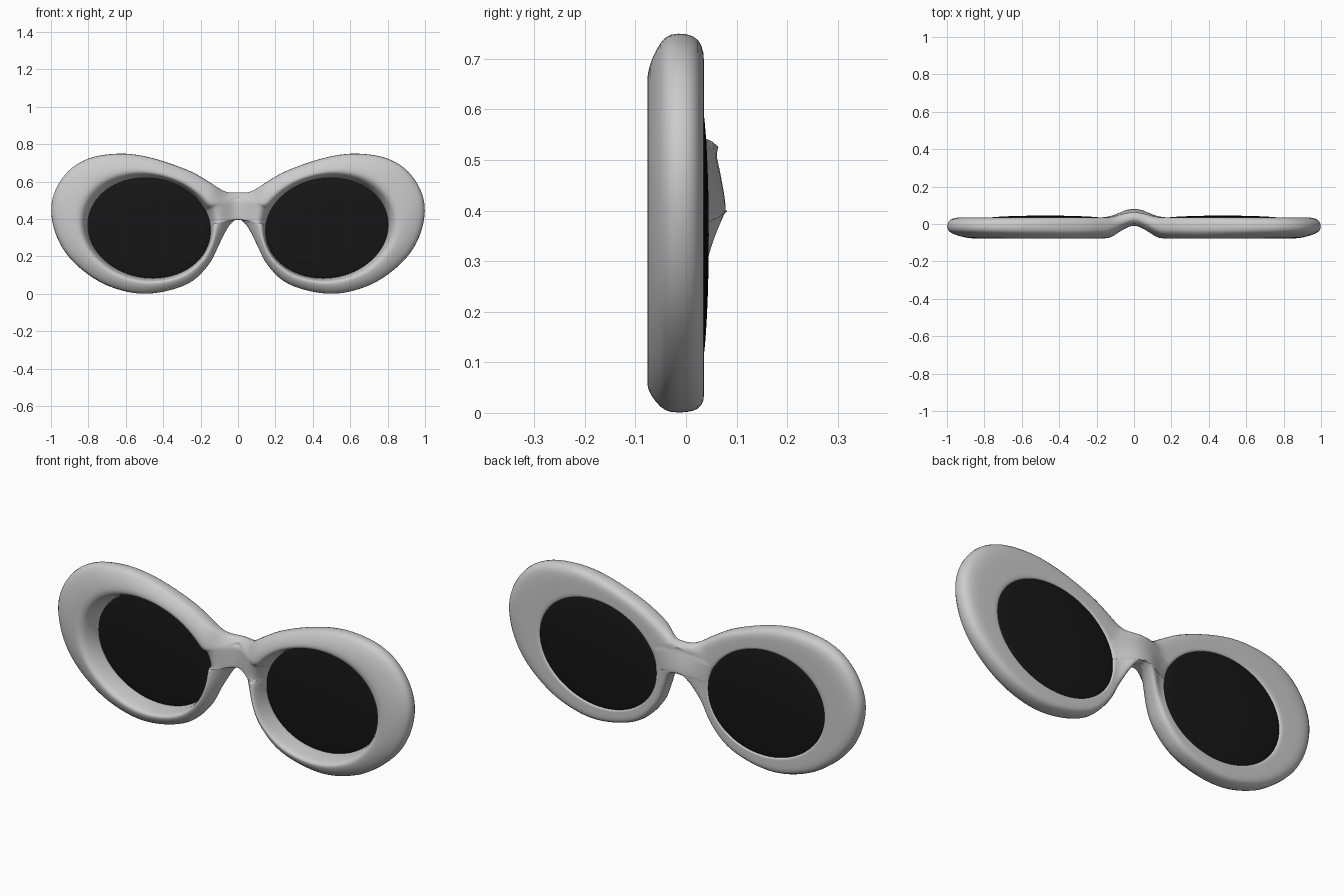
import bpy, bmesh, math
from mathutils import Vector

if "Cube" in bpy.data.objects:
    bpy.data.objects.remove(bpy.data.objects["Cube"])

CX, CZ, RX, RZ, SHEAR = 0.475, 0.352, 0.328, 0.268, 0.05

# Outer outline of the right rim (x, z); it runs past x = 0 and is trimmed by the mirror
OUTLINE = [(-0.10, 0.545), (0, 0.543), (0.07, 0.548), (0.15, 0.597), (0.25, 0.654), (0.40, 0.71),
           (0.53, 0.742), (0.65, 0.75), (0.79, 0.728), (0.90, 0.665), (0.975, 0.56), (1.0, 0.44),
           (0.968, 0.30), (0.89, 0.18), (0.76, 0.075), (0.63, 0.02), (0.50, 0.0), (0.36, 0.02),
           (0.24, 0.07), (0.15, 0.165), (0.10, 0.265), (0.05, 0.36), (0, 0.402), (-0.10, 0.425)]

# Rim cross-section: (fraction from outer edge to lens hole, depth y)
SECTION = [(0, 0.004), (0, -0.034), (0.12, -0.05), (0.35, -0.067), (0.58, -0.076), (0.76, -0.078),
           (0.87, -0.06), (0.95, -0.02), (1, 0.012), (1, 0.036), (0.9, 0.036), (0.6, 0.036),
           (0.25, 0.036), (0.08, 0.025)]


def catmull(pts, steps):
    out, n = [], len(pts)
    for i in range(n):
        a, b, c, d = (Vector(pts[(i + k) % n]) for k in (-1, 0, 1, 2))
        for s in range(steps):
            t = s / steps
            out.append(0.5 * (2 * b + (c - a) * t + (2 * a - 5 * b + 4 * c - d) * t * t
                              + (3 * b - a - 3 * c + d) * t ** 3))
    return out


def smooth(t):
    t = max(0.0, min(1.0, t))
    return t * t * (3 - 2 * t)


def bridge_shift(x, y, z):
    # Pushes the nose bridge backwards, more at its lower edge
    g = smooth(1 - abs(x) / 0.15)
    k = smooth((y + 0.078) / 0.114)
    low = max(0.0, min(1.0, (0.54 - z) / 0.12))
    back = (0.026 + 0.022 * low) * smooth(1.25 - abs(x) / 0.1)
    return g * 0.072 * (1 - k) + back * k


def finish(bm, name):
    bmesh.ops.recalc_face_normals(bm, faces=bm.faces)
    for f in bm.faces:
        f.smooth = True
    me = bpy.data.meshes.new(name)
    bm.to_mesh(me)
    bm.free()
    ob = bpy.data.objects.new(name, me)
    bpy.context.collection.objects.link(ob)
    return ob


# Frame: cross-section lofted around the lens hole
bm = bmesh.new()
rings = []
for p in catmull(OUTLINE, 4):
    a = math.atan2((p.y - CZ) / RZ, (p.x - CX) / RX)
    ix = CX + RX * math.cos(a)
    inner = Vector((ix, CZ + RZ * math.sin(a) + SHEAR * (ix - CX)))
    ring = []
    for t, y in SECTION:
        q = p.lerp(inner, t)
        ring.append(bm.verts.new((q.x, y + bridge_shift(q.x, y, q.y), q.y)))
    rings.append(ring)
m = len(SECTION)
for i, r in enumerate(rings):
    s = rings[(i + 1) % len(rings)]
    for j in range(m):
        k = (j + 1) % m
        bm.faces.new((r[j], r[k], s[k], s[j]))
frame = finish(bm, "frame")
mir = frame.modifiers.new("mirror", 'MIRROR')
mir.use_bisect_axis[0] = True
mir.use_clip = True
mir.merge_threshold = 0.002
sub = frame.modifiers.new("subdivision", 'SUBSURF')
sub.levels = sub.render_levels = 1

# Lenses: thin domed discs seated near the back of the rim
dark = bpy.data.materials.new("dark_lens")
dark.diffuse_color = (0.008, 0.008, 0.008, 1)
dark.use_nodes = True
dark.node_tree.nodes["Principled BSDF"].inputs["Base Color"].default_value = dark.diffuse_color
for side, name in ((1, "right_lens"), (-1, "left_lens")):
    bm = bmesh.new()
    bmesh.ops.create_uvsphere(bm, u_segments=64, v_segments=20, radius=1)
    for v in bm.verts:
        x, z, y = v.co
        v.co = (side * (CX + x * RX * 1.02), 0.026 + 0.019 * y,
                CZ + z * RZ * 1.02 + SHEAR * x * RX)
    finish(bm, name).data.materials.append(dark)
